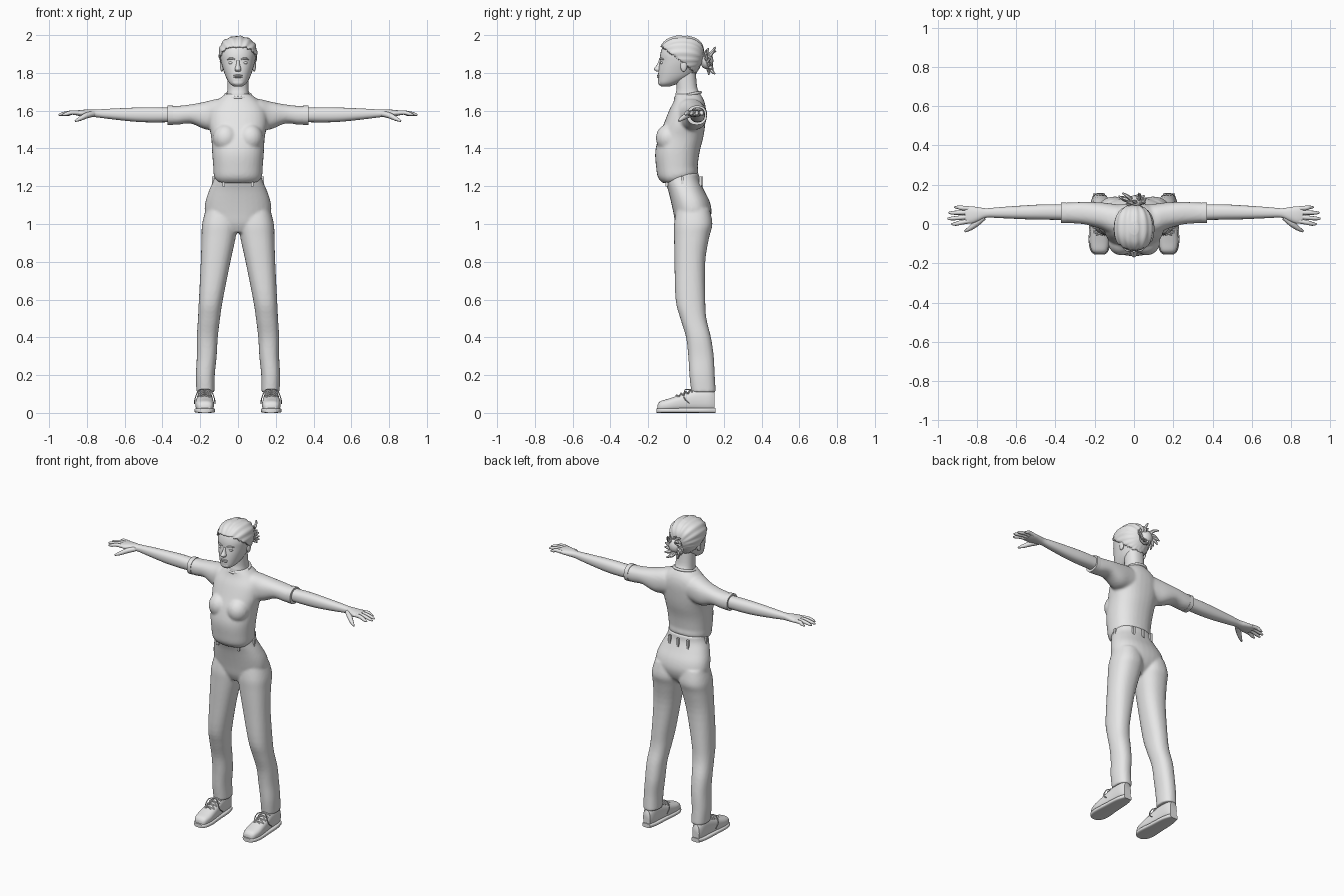
import bpy, bmesh, math, random
from mathutils import Vector, Matrix

random.seed(4)
if "Cube" in bpy.data.objects:
    bpy.data.objects.remove(bpy.data.objects["Cube"], do_unlink=True)

grey = bpy.data.materials.new("plain_grey")
grey.use_nodes = True
grey.diffuse_color = (0.8, 0.8, 0.8, 1)
grey.node_tree.nodes["Principled BSDF"].inputs["Base Color"].default_value = (0.8, 0.8, 0.8, 1)


def finish(name, bm, angle=50, voxel=0, smooth=0):
    """Turn a bmesh into a named, smooth shaded object."""
    bmesh.ops.recalc_face_normals(bm, faces=bm.faces)
    mesh = bpy.data.meshes.new(name)
    bm.to_mesh(mesh)
    bm.free()
    mesh.materials.append(grey)
    obj = bpy.data.objects.new(name, mesh)
    bpy.context.collection.objects.link(obj)
    if voxel:
        remesh = obj.modifiers.new("fuse", 'REMESH')
        remesh.mode = 'VOXEL'
        remesh.voxel_size = voxel
        remesh.use_smooth_shade = True
        soften = obj.modifiers.new("soften", 'SMOOTH')
        soften.iterations = smooth
    bpy.ops.object.select_all(action='DESELECT')
    obj.select_set(True)
    bpy.context.view_layer.objects.active = obj
    bpy.ops.object.shade_smooth_by_angle(angle=math.radians(angle))
    return obj


def spline(rows, steps):
    """Catmull-Rom interpolation of rows of numbers."""
    rows = [Vector(r) for r in rows]
    out = []
    for i in range(len(rows) - 1):
        a, b, c, d = rows[max(i - 1, 0)], rows[i], rows[i + 1], rows[min(i + 2, len(rows) - 1)]
        for k in range(steps):
            t = k / steps
            out.append(b + (c - a) * (t / 2) + (a * 2 - b * 5 + c * 4 - d) * (t * t / 2)
                       + (b * 3 - a - c * 3 + d) * (t ** 3 / 2))
    return out + [rows[-1]]


def skin(bm, rings):
    """Bridge rings of points and cap both ends."""
    rings = [[bm.verts.new(p) for p in ring] for ring in rings]
    n = len(rings[0])
    for low, high in zip(rings, rings[1:]):
        for i in range(n):
            j = (i + 1) % n
            bm.faces.new((low[i], low[j], high[j], high[i]))
    bm.faces.new(rings[0])
    bm.faces.new(rings[-1])


def loft(bm, axis, rows, side=1, power=2.3, steps=4, n=32):
    """Rows are position on the axis, then the low and high limit of the other two axes."""
    rings = []
    for t, a0, a1, b0, b1 in spline(rows, steps):
        ring = []
        for i in range(n):
            c, s = math.cos(math.tau * i / n), math.sin(math.tau * i / n)
            a = (a0 + a1) / 2 + (a1 - a0) / 2 * math.copysign(abs(c) ** (2 / power), c)
            b = (b0 + b1) / 2 + (b1 - b0) / 2 * math.copysign(abs(s) ** (2 / power), s)
            p = {'x': (t, a, b), 'y': (a, t, b), 'z': (a, b, t)}[axis]
            ring.append((p[0] * side, p[1], p[2]))
        rings.append(ring)
    skin(bm, rings)


def even(rows):
    """Rows of height, half width, front and back."""
    return [(z, -w, w, f, b) for z, w, f, b in rows]


def tube(bm, points, side=1, n=8, steps=3):
    """Round tube through points of x, y, z, radius."""
    path = spline(points, steps)
    rings = []
    for i, p in enumerate(path):
        along = (path[min(i + 1, len(path) - 1)] - path[max(i - 1, 0)]).xyz
        turn = along.to_track_quat('Z', 'Y')
        ring = [p.xyz + turn @ Vector((math.cos(math.tau * k / n), math.sin(math.tau * k / n), 0)) * p.w
                for k in range(n)]
        rings.append([(q.x * side, q.y, q.z) for q in ring])
    skin(bm, rings)


def ball(bm, centre, size):
    bmesh.ops.create_uvsphere(bm, u_segments=20, v_segments=12, radius=1,
                              matrix=Matrix.Translation(centre) @ Matrix.Diagonal((*size, 1)))


SIDES = (1, -1)

# Trousers: hips and two legs fused together
bm = bmesh.new()
loft(bm, 'z', even([(.955, .06, -.035, .07), (1, .15, -.055, .115), (1.06, .175, -.067, .135),
                    (1.12, .172, -.08, .125), (1.18, .152, -.095, .095),
                    (1.23, .13, -.112, .073), (1.27, .12, -.115, .068)]))
for s in SIDES:
    loft(bm, 'z', [(1.08, .01, .17, -.05, .125), (1, .003, .19, -.063, .14), (.93, .012, .193, -.063, .123),
                   (.8, .04, .197, -.061, .102), (.6, .08, .207, -.055, .102), (.5, .095, .212, -.03, .108),
                   (.4, .107, .218, 0, .132), (.3, .113, .218, .012, .147), (.2, .123, .223, .018, .152),
                   (.11, .124, .22, .028, .158)], s)
finish("trousers", bm, 60, .008, 4)

# Belt loops and fly seam
bm = bmesh.new()
for x, y in ((.075, -.102), (-.075, -.102), (0, .083), (.065, .075), (-.065, .075), (.13, -.02), (-.13, -.02)):
    bmesh.ops.create_cube(bm, matrix=Matrix.Translation((x, y, 1.225)) @ Matrix.Diagonal((.014, .014, .055, 1)))
finish("belt_loops", bm, 30)

# Shirt: torso, chest and short sleeves fused together
bm = bmesh.new()
loft(bm, 'z', even([(1.215, .115, -.12, .06), (1.245, .128, -.148, .065), (1.3, .131, -.158, .062),
                    (1.38, .137, -.163, .072), (1.46, .142, -.145, .092), (1.53, .155, -.118, .102),
                    (1.6, .15, -.09, .106), (1.65, .115, -.065, .097), (1.69, .064, -.055, .075)]))
for v in bm.verts:
    if v.co.z < 1.32:
        v.co.z += max(0, v.co.y + .1) * .28 * (1.32 - v.co.z) / .1
for s in SIDES:
    loft(bm, 'x', [(-.02, -.06, .09, 1.52, 1.66), (.1, -.055, .102, 1.5, 1.663), (.17, -.025, .11, 1.5, 1.648),
                   (.25, -.002, .112, 1.532, 1.633), (.32, .004, .11, 1.526, 1.625),
                   (.37, .007, .107, 1.527, 1.624)], s)
    ball(bm, (s * .065, -.09, 1.455), (.068, .07, .075))
finish("shirt", bm, 60, .008, 5)

# Sleeve hems and neck band
bm = bmesh.new()
for s in SIDES:
    loft(bm, 'x', [(.345, .004, .11, 1.525, 1.627), (.372, .004, .11, 1.525, 1.627)], s, steps=1)
finish("sleeve_hems", bm, 40)
bm = bmesh.new()
ring = [(.066 * math.cos(a), .01 + .066 * math.sin(a), 1.683 + .014 * math.sin(a), .008)
        for a in (math.tau * i / 24 for i in range(25))]
tube(bm, ring, steps=1)
finish("neck_band", bm)

# Arms with palms, fingers and thumb
bm = bmesh.new()
for s in SIDES:
    loft(bm, 'x', [(.33, .02, .1, 1.54, 1.615), (.45, .022, .1, 1.538, 1.618), (.55, .024, .095, 1.542, 1.616),
                   (.68, .03, .086, 1.556, 1.61), (.75, .032, .08, 1.565, 1.606), (.79, .016, .085, 1.567, 1.606),
                   (.83, .002, .09, 1.57, 1.604), (.86, .008, .088, 1.576, 1.6)], s, steps=6)
    for root, tip, reach in ((.015, .0, .93), (.037, .028, .95), (.059, .057, .945), (.079, .085, .915)):
        tube(bm, [(.84, root, 1.588, .012), (.88, (root + tip) / 2, 1.59, .0115),
                  (reach - .02, tip, 1.582, .0095), (reach, tip, 1.577, .004)], s)
    tube(bm, [(.765, .035, 1.583, .015), (.80, .005, 1.575, .016), (.835, -.022, 1.558, .012),
              (.862, -.038, 1.545, .005)], s)
finish("arms_and_hands", bm, 60)

# Neck and head
HEAD = [(1.728, .022, -.132, -.085), (1.745, .045, -.146, -.04), (1.78, .065, -.148, .03),
        (1.82, .079, -.145, .06), (1.86, .09, -.139, .08), (1.9, .095, -.136, .088),
        (1.94, .087, -.122, .08), (1.97, .062, -.092, .052), (1.985, .02, -.05, .01)]
bm = bmesh.new()
loft(bm, 'z', even([(1.6, .075, -.05, .09), (1.68, .06, -.056, .078), (1.72, .056, -.05, .06),
                    (1.8, .056, -.06, .052)]))
finish("neck", bm)
bm = bmesh.new()
loft(bm, 'z', even(HEAD), power=2.2)
# nose, lips and chin
loft(bm, 'z', even([(1.865, .008, -.144, -.12), (1.84, .011, -.156, -.12), (1.82, .017, -.17, -.12),
                    (1.808, .014, -.158, -.12)]), n=12, power=2)
for z in (1.786, 1.778):
    ball(bm, (0, -.142, z), (.024, .012, .0055))
ball(bm, (0, -.134, 1.75), (.03, .014, .018))
for s in SIDES:
    # eyes, brows and ears
    ball(bm, (s * .036, -.124, 1.853), (.015, .012, .008))
    tube(bm, [(.016, -.139, 1.872, .003), (.036, -.135, 1.877, .005), (.058, -.118, 1.871, .003)], s)
    ball(bm, (s * .085, -.012, 1.838), (.01, .018, .032))
finish("head", bm, 60)

# Hair cap with combed ridges running to the back
bm = bmesh.new()
loft(bm, 'z', even(HEAD), power=2.2, n=72, steps=5)
low = [v for v in bm.verts if v.co.z < 1.83 - .8 * v.co.y]
bmesh.ops.delete(bm, geom=low, context='VERTS')
centre = Vector((0, -.02, 1.86))
for v in bm.verts:
    d = v.co - centre
    ridge = .022 * math.sin(18 * math.atan2(d.x, d.z))
    v.co = centre + d * (1.075 + ridge)
cap = finish("hair_cap", bm, 70)
shell = cap.modifiers.new("thickness", 'SOLIDIFY')
shell.thickness = .01

# Messy hair bun with loose curled tufts
bm = bmesh.new()
bun = Vector((0, .11, 1.865))
ball(bm, bun, (.042, .035, .045))
for i in range(16):
    a = math.tau * i / 16
    out = Vector((math.cos(a), random.uniform(-.2, .5), math.sin(a)))
    bend = Vector((-math.sin(a), random.uniform(0, .6), math.cos(a)))
    reach = random.uniform(.05, .072)
    mid, end = bun + out * reach * .8 + bend * .012, bun + out * reach + bend * .035
    tube(bm, [(*(bun + out * .02), .012), (*mid, .01), (*end, .004)], n=6)
finish("hair_bun", bm)

# Shoes with soles and laces
shoes, soles, laces = bmesh.new(), bmesh.new(), bmesh.new()
for s in SIDES:
    loft(shoes, 'y', [(-.15, .15, .2, .01, .045), (-.135, .135, .216, .008, .062), (-.09, .127, .226, .008, .076),
                      (-.02, .131, .222, .008, .1), (.05, .137, .216, .008, .125), (.12, .142, .212, .008, .13),
                      (.152, .152, .202, .01, .11)], s, 2.6)
    loft(soles, 'y', [(-.156, .15, .2, 0, .024), (-.138, .131, .22, 0, .026), (-.09, .121, .231, 0, .026),
                      (0, .128, .227, 0, .026), (.1, .134, .221, 0, .026), (.157, .15, .205, 0, .026)], s, 4)
    for i in range(4):
        y, z = -.06 + .024 * i, .09 + .0095 * i
        for flip in SIDES:
            tube(laces, [(.176 - .034 * flip, y, z - .016, .004), (.176, y + .01, z + .004, .004),
                         (.176 + .034 * flip, y + .02, z - .008, .004)], s, 6)
    for flip in SIDES:
        tube(laces, [(.176, .02, .122, .003), (.176 + flip * .03, -.005, .122, .003),
                     (.176 + flip * .05, -.01, .08, .003), (.176 + flip * .054, .02, .05, .003)], s, 6)
finish("shoes", shoes)
finish("shoe_soles", soles, 40)
finish("shoe_laces", laces)
